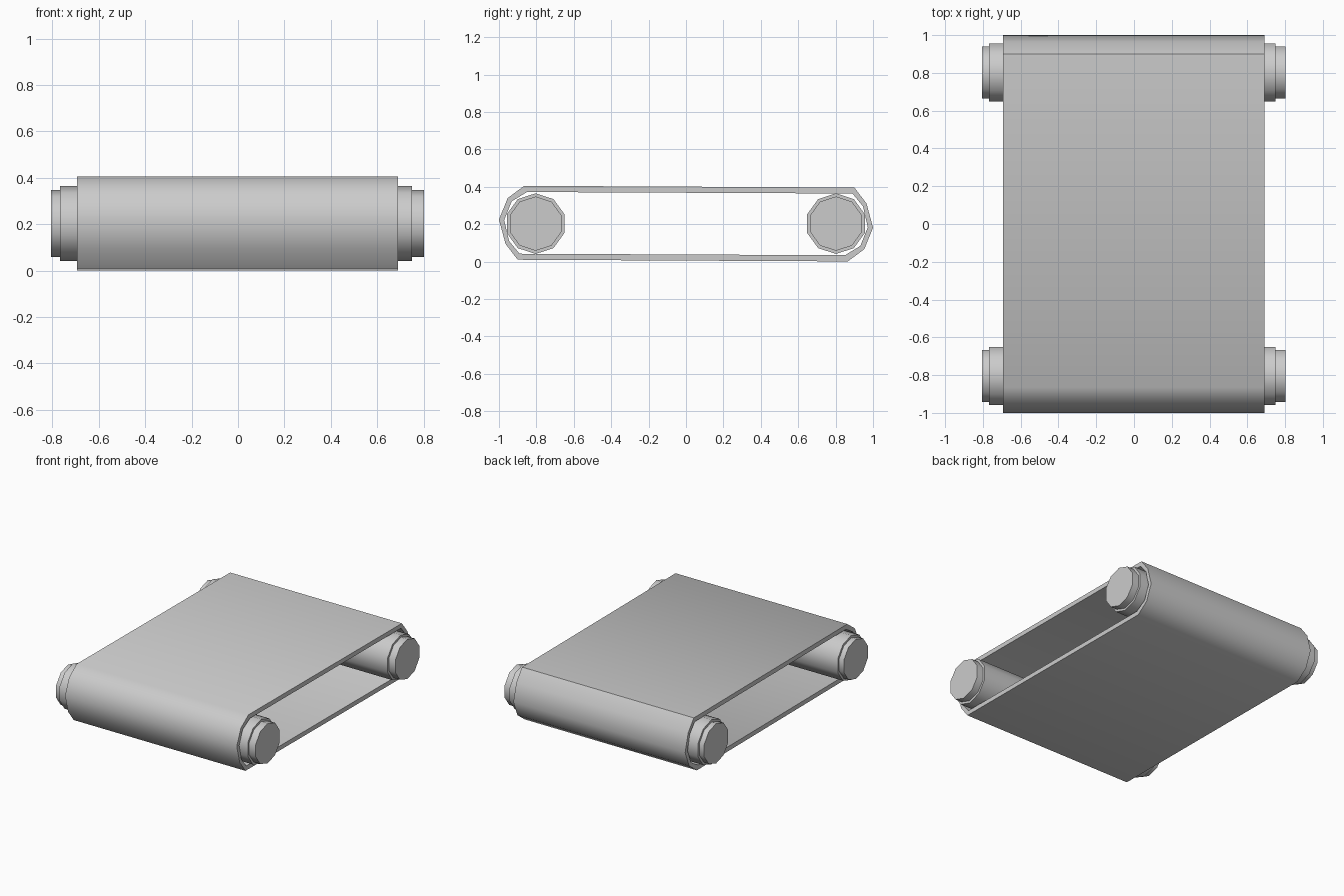
import bpy, bmesh
from math import pi, sin, cos, radians

if "Cube" in bpy.data.objects:
    bpy.data.objects.remove(bpy.data.objects["Cube"])

ZC = 0.203  # height of the roller axes


def make_object(name, bm):
    bmesh.ops.recalc_face_normals(bm, faces=bm.faces[:])
    mesh = bpy.data.meshes.new(name)
    bm.to_mesh(mesh)
    bm.free()
    ob = bpy.data.objects.new(name, mesh)
    bpy.context.collection.objects.link(ob)
    bpy.ops.object.select_all(action='DESELECT')
    ob.select_set(True)
    bpy.context.view_layer.objects.active = ob
    bpy.ops.object.shade_smooth_by_angle(angle=radians(46))
    return ob


def full_loop(half):
    # The belt outline repeats when turned half way round its centre
    return half + [(-y, 2 * ZC - z) for y, z in half]


def bridge(bm, a, b):
    n = len(a)
    for i in range(n):
        j = (i + 1) % n
        bm.faces.new((a[i], a[j], b[j], b[i]))


# Belt: hollow loop with a thin wall
outer = full_loop([(-0.865, 0.405), (-0.953, 0.34), (-1.0, 0.225), (-0.965, 0.095), (-0.9, 0.01)])
inner = full_loop([(-0.85, 0.372), (-0.932, 0.322), (-0.972, 0.222), (-0.946, 0.11), (-0.89, 0.042)])
bm = bmesh.new()
rings = [[bm.verts.new((x, y, z)) for y, z in loop]
         for x, loop in ((-0.693, outer), (0.69, outer), (0.69, inner), (-0.693, inner))]
for i in range(4):
    bridge(bm, rings[i], rings[(i + 1) % 4])
make_object("belt", bm)

# Rollers: ten-sided drums with a smaller stepped cap at each end
SIDES = 10
steps = [(-0.805, 0.145), (-0.767, 0.145), (-0.767, 0.162),
         (0.75, 0.162), (0.75, 0.145), (0.802, 0.145)]
for name, yc in (("front_roller", -0.804), ("back_roller", 0.802)):
    bm = bmesh.new()
    rings = [[bm.verts.new((x, yc + r * sin(2 * pi * k / SIDES), ZC + r * cos(2 * pi * k / SIDES)))
              for k in range(SIDES)] for x, r in steps]
    for a, b in zip(rings, rings[1:]):
        bridge(bm, a, b)
    bm.faces.new(rings[0])
    bm.faces.new(rings[-1])
    make_object(name, bm)
